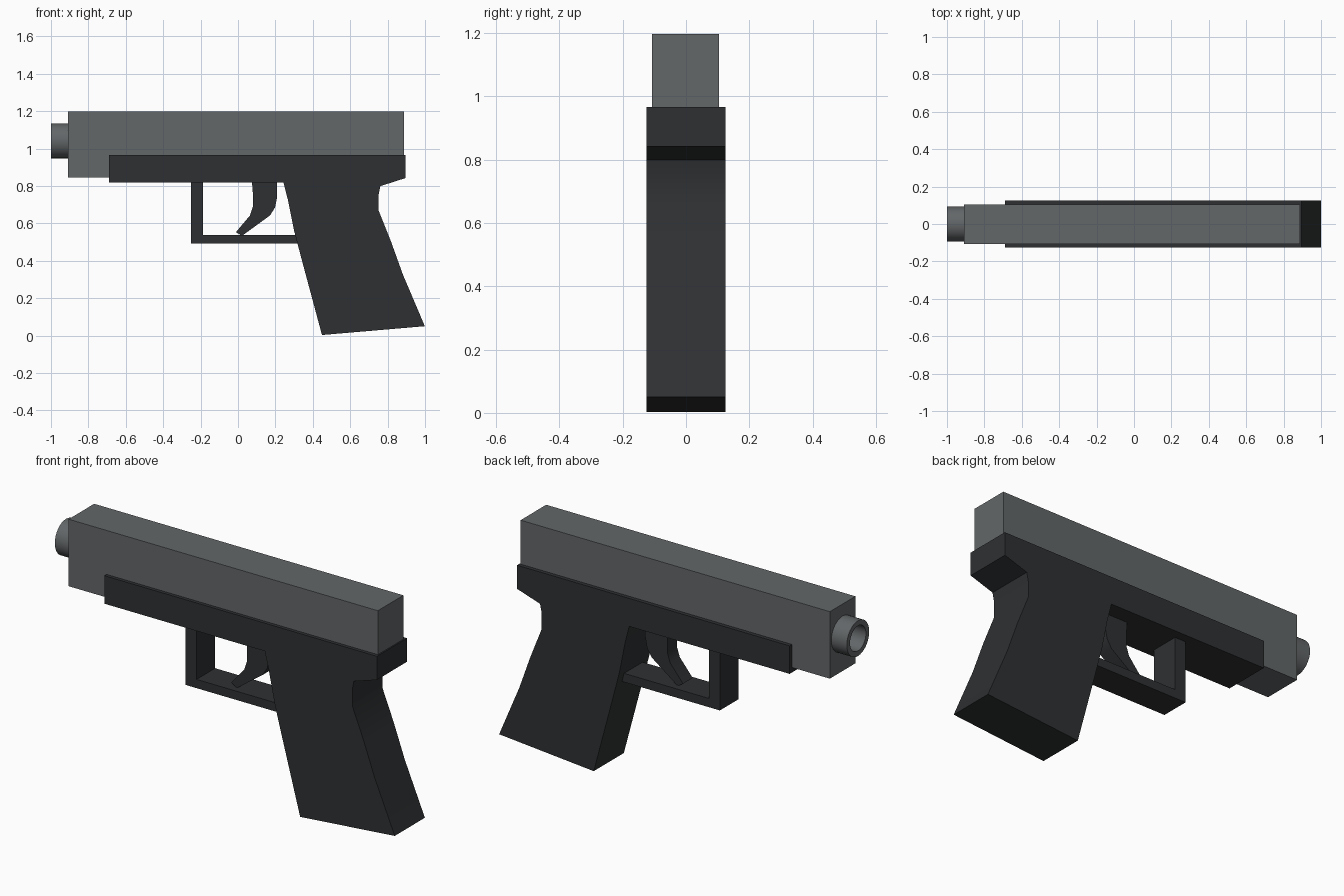
import bpy, bmesh, math

if "Cube" in bpy.data.objects:
    bpy.data.objects.remove(bpy.data.objects["Cube"])


def material(name, rgb):
    m = bpy.data.materials.new(name)
    m.diffuse_color = (*rgb, 1)
    m.use_nodes = True
    m.node_tree.nodes["Principled BSDF"].inputs["Base Color"].default_value = m.diffuse_color
    return m


steel = material("steel_grey", (0.125, 0.135, 0.14))
polymer = material("dark_polymer", (0.028, 0.03, 0.032))


def finish(name, bm, mat):
    bmesh.ops.recalc_face_normals(bm, faces=bm.faces)
    me = bpy.data.meshes.new(name)
    bm.to_mesh(me)
    bm.free()
    me.materials.append(mat)
    ob = bpy.data.objects.new(name, me)
    bpy.context.collection.objects.link(ob)
    bpy.ops.object.select_all(action='DESELECT')
    ob.select_set(True)
    bpy.context.view_layer.objects.active = ob
    bpy.ops.object.shade_smooth_by_angle(angle=math.radians(30))
    return ob


def extrude_profile(name, pts, y0, y1, mat):
    """Extrude an x-z outline from y0 to y1."""
    bm = bmesh.new()
    face = bm.faces.new([bm.verts.new((x, y0, z)) for x, z in pts])
    ext = bmesh.ops.extrude_face_region(bm, geom=[face])
    verts = [v for v in ext["geom"] if isinstance(v, bmesh.types.BMVert)]
    bmesh.ops.translate(bm, verts=verts, vec=(0, y1 - y0, 0))
    return finish(name, bm, mat)


# Upper slide
extrude_profile("slide", [(-0.91, 0.845), (0.888, 0.845), (0.888, 1.197), (-0.91, 1.197)],
                -0.107, 0.105, steel)

# Frame and grip in one outline
extrude_profile("frame_and_grip", [
    (-0.69, 0.966), (-0.69, 0.819), (0.243, 0.819), (0.267, 0.725), (0.3, 0.56),
    (0.345, 0.39), (0.449, 0.003), (0.999, 0.05), (0.882, 0.325), (0.818, 0.503),
    (0.752, 0.668), (0.752, 0.754), (0.761, 0.799), (0.895, 0.842), (0.895, 0.966)],
    -0.125, 0.125, polymer)

# L-shaped trigger guard
extrude_profile("trigger_guard", [
    (-0.251, 0.83), (-0.251, 0.491), (0.34, 0.491), (0.33, 0.537),
    (-0.187, 0.537), (-0.187, 0.83)], -0.077, 0.077, polymer)

# Curved trigger
extrude_profile("trigger", [
    (0.075, 0.819), (0.209, 0.819), (0.209, 0.74), (0.198, 0.685), (0.171, 0.642),
    (0.021, 0.533), (-0.011, 0.553), (0.064, 0.642), (0.08, 0.69), (0.08, 0.754)],
    -0.04, 0.04, polymer)

# Hollow muzzle: rectangular section swept round the x axis
bm = bmesh.new()
N = 32
section = [(-0.905, 0.093), (-1.0, 0.093), (-1.0, 0.066), (-0.905, 0.066)]
rings = []
for i in range(N):
    a = 2 * math.pi * i / N
    rings.append([bm.verts.new((x, r * math.cos(a), 1.041 + r * math.sin(a))) for x, r in section])
for i in range(N):
    p, q = rings[i], rings[(i + 1) % N]
    for k in range(4):
        bm.faces.new((p[k], p[(k + 1) % 4], q[(k + 1) % 4], q[k]))
finish("muzzle", bm, steel)
